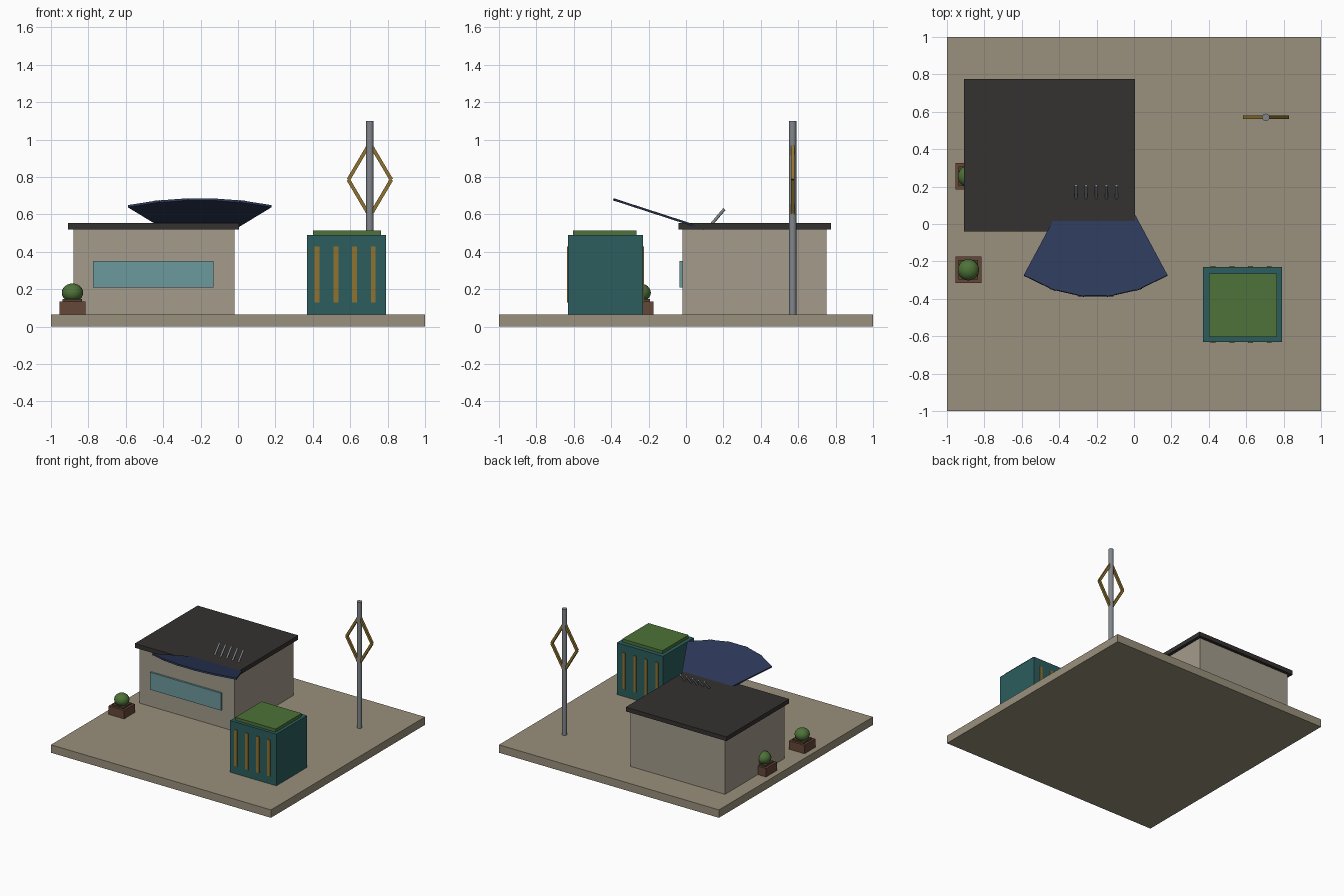
import bpy, bmesh
from math import radians, pi
from mathutils import Matrix, Vector

if "Cube" in bpy.data.objects:
    bpy.data.objects.remove(bpy.data.objects["Cube"])


def mat(name, r, g, b):
    m = bpy.data.materials.new(name)
    m.diffuse_color = (r, g, b, 1)
    m.use_nodes = True
    m.node_tree.nodes["Principled BSDF"].inputs["Base Color"].default_value = m.diffuse_color
    return m


SAND = mat("sand", 0.32, 0.28, 0.20)
WALL = mat("wall", 0.37, 0.33, 0.26)
ROOF = mat("roof", 0.035, 0.032, 0.03)
GLASS = mat("glass", 0.15, 0.32, 0.34)
NAVY = mat("navy", 0.025, 0.04, 0.10)
TEAL = mat("teal", 0.025, 0.11, 0.11)
GREEN = mat("green", 0.075, 0.17, 0.04)
GOLD = mat("gold", 0.28, 0.17, 0.03)
STEEL = mat("steel", 0.22, 0.24, 0.26)
WOOD = mat("wood", 0.13, 0.065, 0.04)
SOIL = mat("soil", 0.09, 0.05, 0.03)


def finish(name, bm, material):
    me = bpy.data.meshes.new(name)
    bm.to_mesh(me)
    bm.free()
    ob = bpy.data.objects.new(name, me)
    bpy.context.collection.objects.link(ob)
    me.materials.append(material)
    return ob


def box(name, x, y, z, material, matrix=Matrix()):
    """Box from (min, max) pairs, optionally transformed."""
    bm = bmesh.new()
    size = [b - a for a, b in (x, y, z)]
    mid = [(a + b) / 2 for a, b in (x, y, z)]
    bmesh.ops.create_cube(bm, size=1, matrix=matrix @ Matrix.Translation(mid) @ Matrix.Diagonal((*size, 1)))
    return finish(name, bm, material)


def rod(name, a, b, r, material, sides=12, turn=0):
    """Prism running from point a to point b."""
    a, b = Vector(a), Vector(b)
    d = b - a
    bm = bmesh.new()
    m = Matrix.Translation((a + b) / 2) @ d.to_track_quat('Z', 'Y').to_matrix().to_4x4() @ Matrix.Rotation(turn, 4, 'Z')
    bmesh.ops.create_cone(bm, cap_ends=True, segments=sides, radius1=r, radius2=r, depth=d.length, matrix=m)
    return finish(name, bm, material)


def smooth(ob):
    bpy.ops.object.select_all(action='DESELECT')
    ob.select_set(True)
    bpy.context.view_layer.objects.active = ob
    bpy.ops.object.shade_smooth_by_angle(angle=radians(40))


G = 0.065  # ground level on top of the slab

# Plaza slab and main building
box("plaza_slab", (-1, 1), (-1, 1), (0, G), SAND)
box("building_walls", (-0.88, -0.02), (-0.02, 0.75), (G, 0.52), WALL)
box("building_roof", (-0.91, 0.005), (-0.04, 0.775), (0.52, 0.555), ROOF)
box("front_window", (-0.775, -0.13), (-0.035, -0.01), (0.21, 0.352), GLASS)

# Fan canopy: five coplanar blades spread about one hinge and tilted upward
tilt = Matrix.Translation((-0.205, 0.245, 0.481)) @ Matrix.Rotation(radians(-18), 4, 'X')
for i in range(5):
    turn = Matrix.Rotation(radians(13.5 * (i - 2)), 4, 'Z')
    box(f"canopy_blade_{i + 1}", (-0.095, 0.095), (-0.66, -0.2), (-0.012, 0), NAVY, tilt @ turn)

# Slanted rods on the roof
for i in range(5):
    x = -0.31 + 0.054 * i
    smooth(rod(f"roof_rod_{i + 1}", (x, 0.13, 0.54), (x, 0.205, 0.628), 0.008, STEEL))

# Kiosk with planted roof and gold strips front and back
box("kiosk_body", (0.37, 0.79), (-0.63, -0.23), (G, 0.49), TEAL)
box("kiosk_green_roof", (0.4, 0.765), (-0.605, -0.265), (0.49, 0.515), GREEN)
for i in range(4):
    x = 0.423 + 0.1 * i
    for side, y in (("front", -0.63), ("back", -0.23)):
        box(f"kiosk_strip_{side}_{i + 1}", (x - 0.013, x + 0.013), (y - 0.006, y + 0.006), (0.13, 0.427), GOLD)

# Mast with diamond frame
PX, PY, PZ = 0.705, 0.57, 0.785
smooth(rod("mast", (PX, PY, G), (PX, PY, 1.1), 0.02, STEEL, 16))
for sx in (-1, 1):
    for sz in (-1, 1):
        rod(f"diamond_bar_{'left' if sx < 0 else 'right'}_{'lower' if sz < 0 else 'upper'}",
            (PX + sx * 0.115, PY, PZ), (PX, PY, PZ + sz * 0.195), 0.0135, GOLD, 4, pi / 4)

# Planters with round shrubs
for i, y in enumerate((-0.245, 0.255), 1):
    x = -0.885
    box(f"planter_box_{i}", (x - 0.07, x + 0.07), (y - 0.07, y + 0.07), (G, 0.135), WOOD)
    box(f"planter_soil_{i}", (x - 0.052, x + 0.052), (y - 0.052, y + 0.052), (0.13, 0.147), SOIL)
    bm = bmesh.new()
    bmesh.ops.create_uvsphere(bm, u_segments=20, v_segments=12, radius=0.057,
                              matrix=Matrix.Translation((x, y, 0.181)) @ Matrix.Diagonal((1, 1, 0.87, 1)))
    smooth(finish(f"planter_shrub_{i}", bm, GREEN))
